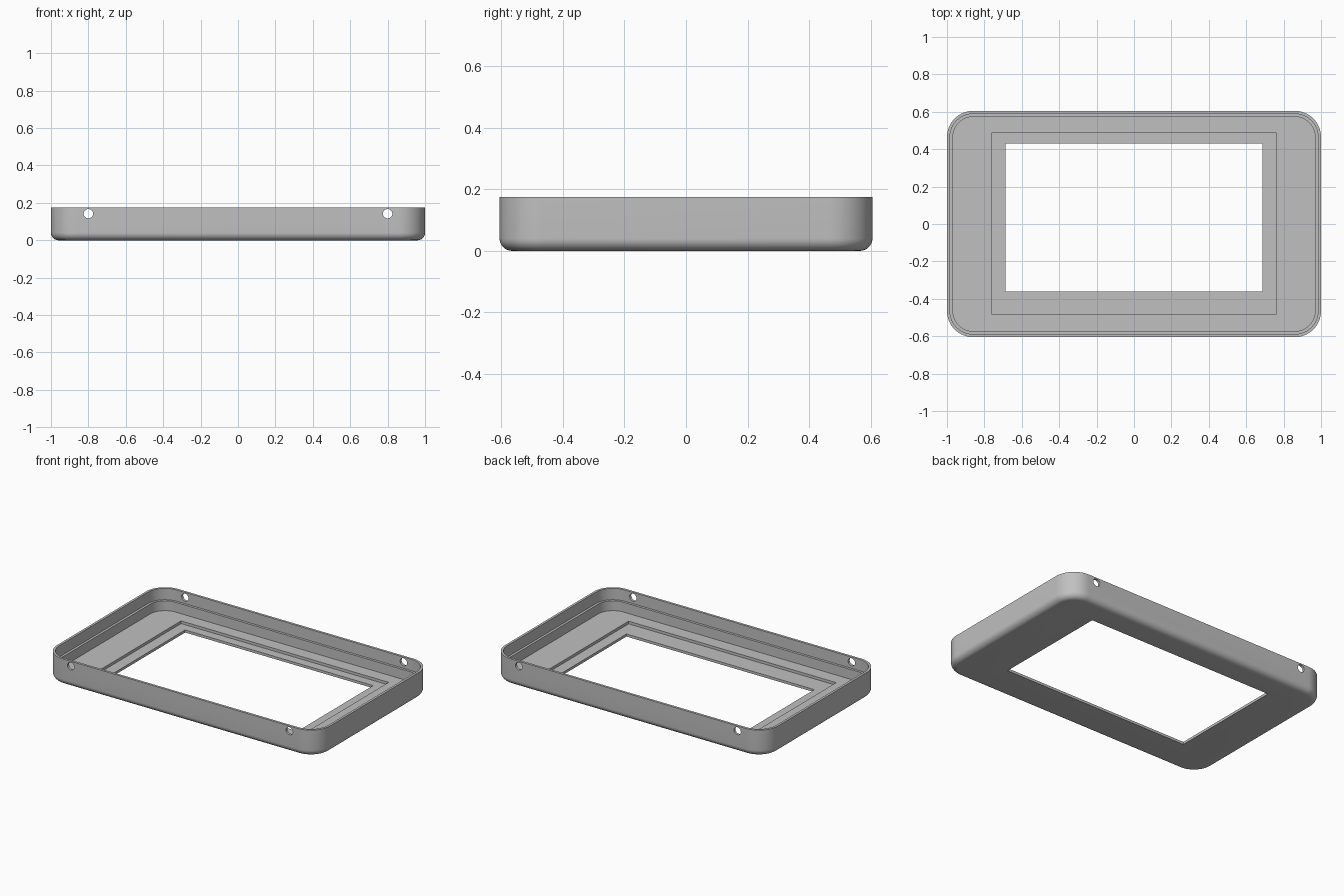
import bpy, bmesh, math

if "Cube" in bpy.data.objects:
    bpy.data.objects.remove(bpy.data.objects["Cube"])

HX, HY, H, R = 1.0, 0.605, 0.175, 0.14   # outer half sizes, height, corner radius
FILLET = 0.04                            # rounding of the bottom edge

grey = bpy.data.materials.new("plain grey")
grey.diffuse_color = (0.53, 0.53, 0.53, 1)
grey.use_nodes = True
grey.node_tree.nodes["Principled BSDF"].inputs["Base Color"].default_value = grey.diffuse_color


def ring(bm, inset, z, steps=16):
    """Rounded rectangle, inset from the outer outline."""
    r = R - inset
    verts = []
    for q, (sx, sy) in enumerate(((1, 1), (-1, 1), (-1, -1), (1, -1))):
        for i in range(steps + 1):
            a = math.pi / 2 * (q + i / steps)
            verts.append(bm.verts.new((sx * (HX - R) + r * math.cos(a),
                                       sy * (HY - R) + r * math.sin(a), z)))
    return verts


def cutter(name, x0, x1, y0, y1, z0, z1):
    bpy.ops.mesh.primitive_cube_add(size=1, location=((x0 + x1) / 2, (y0 + y1) / 2, (z0 + z1) / 2))
    ob = bpy.context.object
    ob.name = name
    ob.scale = (x1 - x0, y1 - y0, z1 - z0)
    return ob


# Tray: filleted bottom, outer wall, thin rim, inner ledge, floor
profile = [(FILLET * (1 - math.sin(a)), FILLET * (1 - math.cos(a)))
           for a in (math.pi / 2 * i / 10 for i in range(11))]
profile += [(0, H), (0.016, H), (0.016, 0.10), (0.032, 0.10), (0.032, 0.035)]
bm = bmesh.new()
rings = [ring(bm, d, z) for d, z in profile]
for a, b in zip(rings, rings[1:]):
    for i in range(len(a)):
        j = (i + 1) % len(a)
        bm.faces.new((a[i], a[j], b[j], b[i]))
bm.faces.new(rings[0][::-1])
bm.faces.new(rings[-1])
bmesh.ops.recalc_face_normals(bm, faces=bm.faces)
mesh = bpy.data.meshes.new("bezel_frame")
bm.to_mesh(mesh)
bm.free()
frame = bpy.data.objects.new("bezel_frame", mesh)
bpy.context.collection.objects.link(frame)
mesh.materials.append(grey)

# Screen recess, window opening and screw holes through front and back walls
cutters = [cutter("recess_cutter", -0.76, 0.76, -0.485, 0.49, 0.017, 0.09),
           cutter("window_cutter", -0.688, 0.688, -0.36, 0.43, -0.1, 0.08)]
for x in (-0.8, 0.8):
    bpy.ops.mesh.primitive_cylinder_add(vertices=32, radius=0.025, depth=2,
                                        location=(x, 0, 0.142), rotation=(math.pi / 2, 0, 0))
    bpy.context.object.name = "screw_hole_cutter"
    cutters.append(bpy.context.object)

bpy.ops.object.select_all(action='DESELECT')
bpy.context.view_layer.objects.active = frame
frame.select_set(True)
for c in cutters:
    c.hide_render = True
    mod = frame.modifiers.new("cut", 'BOOLEAN')
    mod.operation = 'DIFFERENCE'
    mod.solver = 'EXACT'
    mod.object = c
    bpy.ops.object.modifier_apply(modifier=mod.name)
for c in cutters:
    bpy.data.objects.remove(c)

bpy.ops.object.shade_smooth_by_angle(angle=math.radians(30))
